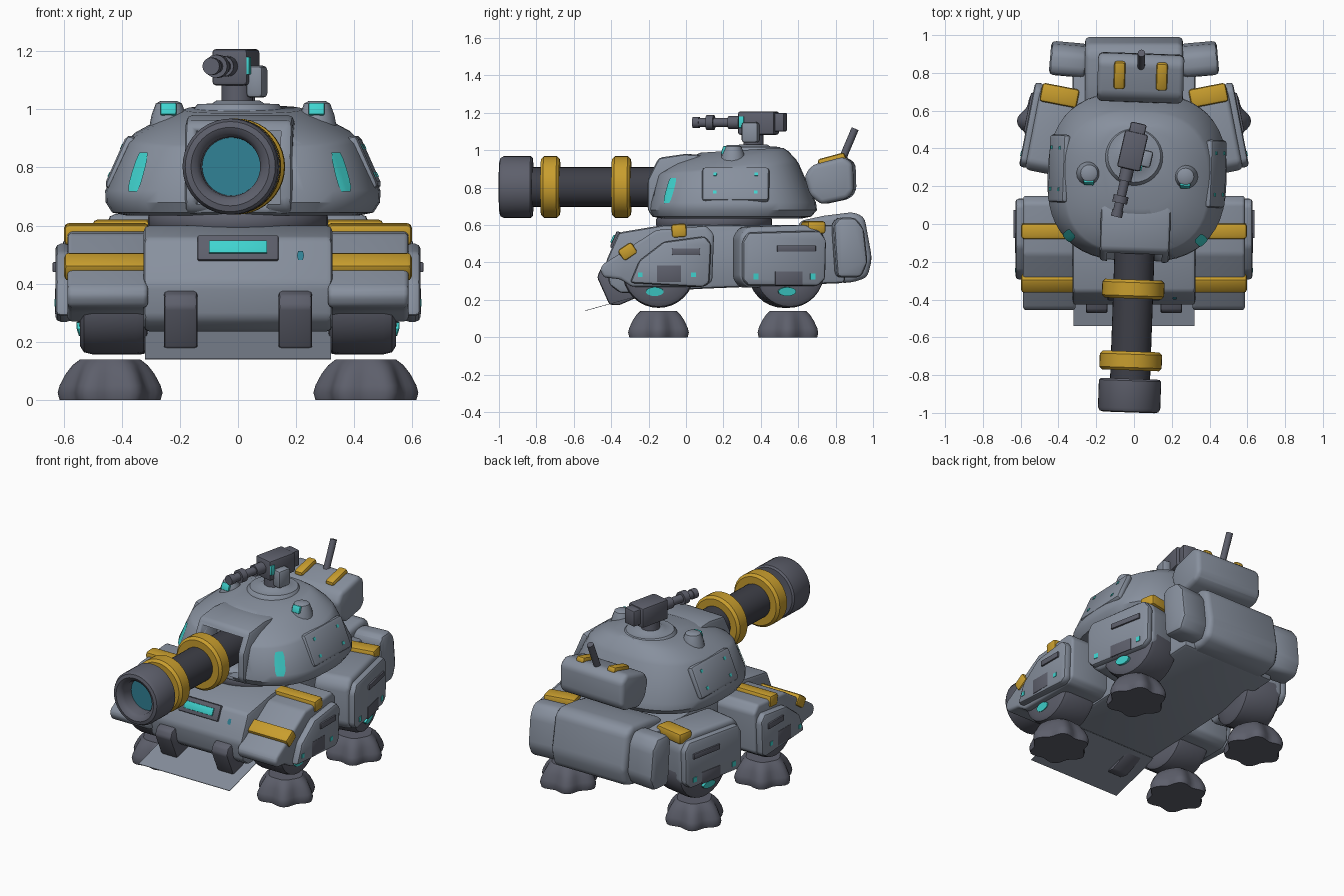
import bpy, bmesh, math
from mathutils import Matrix, Vector
from mathutils.bvhtree import BVHTree

if "Cube" in bpy.data.objects:
    bpy.data.objects.remove(bpy.data.objects["Cube"])

def material(name, c):
    m = bpy.data.materials.new(name)
    m.diffuse_color = (*c, 1)
    m.use_nodes = True
    m.node_tree.nodes["Principled BSDF"].inputs["Base Color"].default_value = m.diffuse_color
    return m

GREY = material("armour grey", (0.245, 0.28, 0.342))
DARK = material("dark metal", (0.11, 0.115, 0.148))
BLACK = material("barrel black", (0.048, 0.05, 0.064))
GOLD = material("gold band", (0.58, 0.34, 0.027))
CYAN = material("cyan light", (0.05, 0.65, 0.62))
BORE = material("bore teal", (0.03, 0.22, 0.30))
I = Matrix.Identity(4)
T = Matrix.Translation((0.008, 0, 0)) @ Matrix.Rotation(math.radians(-2), 4, 'Z')  # turret yaw

def about(p, angle, axis):
    return Matrix.Translation(p) @ Matrix.Rotation(math.radians(angle), 4, axis) @ Matrix.Translation(-Vector(p))

def finish(bm, name, mats, bevel=0, M=I, at=I, mirror=False, seg=2):
    """Bevel, place, shade and optionally mirror a mesh across x = 0."""
    bmesh.ops.recalc_face_normals(bm, faces=bm.faces)
    if bevel:
        es = [e for e in bm.edges if len(e.link_faces) == 2 and e.calc_face_angle() > 0.35]
        bmesh.ops.bevel(bm, geom=es, offset=bevel, segments=seg, profile=0.5, affect='EDGES', clamp_overlap=True)
    bm.transform(M)
    me = bpy.data.meshes.new(name)
    bm.to_mesh(me)
    bm.free()
    for m in (mats if isinstance(mats, list) else [mats]):
        me.materials.append(m)
    me.polygons.foreach_set("use_smooth", [True] * len(me.polygons))
    me.set_sharp_from_angle(angle=math.radians(35))
    ob = bpy.data.objects.new(name, me)
    bpy.context.collection.objects.link(ob)
    ob.matrix_world = at
    if mirror:
        ob.modifiers.new("mirror", 'MIRROR')
    return ob

def box(name, c, size, mat, bevel=0.01, rot=None, M=I, **k):
    bm = bmesh.new()
    bmesh.ops.create_cube(bm, size=1, matrix=Matrix.Diagonal((*size, 1)))
    R = Matrix.Rotation(math.radians(rot[0]), 4, rot[1]) if rot else I
    return finish(bm, name, mat, bevel, M @ Matrix.Translation(c) @ R, **k)

def prism(name, yz, x0, x1, mat, bevel=0.02, **k):
    bm = bmesh.new()
    f = bm.faces.new([bm.verts.new((x0, y, z)) for y, z in yz])
    g = bmesh.ops.extrude_face_region(bm, geom=[f])
    bmesh.ops.translate(bm, verts=[v for v in g["geom"] if isinstance(v, bmesh.types.BMVert)], vec=(x1 - x0, 0, 0))
    return finish(bm, name, mat, bevel, **k)

def loft(name, rings, mat, cap=0, **k):
    bm = bmesh.new()
    rows = [[bm.verts.new(p) for p in r] for r in rings]
    n = len(rows[0])
    for a, b in zip(rows, rows[1:]):
        for i in range(n):
            bm.faces.new((a[i], a[(i + 1) % n], b[(i + 1) % n], b[i]))
    bm.faces.new(rows[0])
    bm.faces.new(rows[-1]).material_index = cap
    return finish(bm, name, mat, **k)

def lathe(name, rh, mat, seg=32, lobes=0, **k):
    """Rings of (radius, height, lobe depth) spun around z."""
    rings = []
    for p in rh:
        d = p[2] if len(p) > 2 else 0
        ang = [2 * math.pi * i / seg for i in range(seg)]
        rings.append([(p[0] * (1 + d * math.cos(lobes * a)) * math.cos(a),
                       p[0] * (1 + d * math.cos(lobes * a)) * math.sin(a), p[1]) for a in ang])
    return loft(name, rings, mat, **k)

def rod(name, a, b, r, mat, seg=16, M=I, **k):
    a, b = Vector(a), Vector(b)
    R = (b - a).to_track_quat('Z', 'Y').to_matrix().to_4x4()
    return lathe(name, [(r, 0), (r, (b - a).length)], mat, seg, M=M @ Matrix.Translation(a) @ R, **k)

def decal(name, ob, c, u, v, mat, n=6, **k):
    """Thin painted patch wrapped onto another part's surface."""
    tree = BVHTree.FromPolygons([p.co for p in ob.data.vertices], [p.vertices for p in ob.data.polygons])
    bm = bmesh.new()
    g = []
    for i in range(n + 1):
        for j in range(n + 1):
            s, t = 2 * i / n - 1, 2 * j / n - 1
            loc, nor, _, _ = tree.find_nearest(Vector(c) + Vector(u) * s * (1 - 0.3 * t ** 4) + Vector(v) * t)
            g.append(bm.verts.new(loc + nor * 0.005))
    for i in range(n):
        for j in range(n):
            q = i * (n + 1) + j
            bm.faces.new((g[q], g[q + 1], g[q + n + 2], g[q + n + 1]))
    return finish(bm, name, mat, **k)

# Hull
hull = prism("hull", [(-.12, .6), (-.36, .56), (-.43, .4), (-.41, .28), (-.35, .235), (.1, .26), (.85, .29), (.85, .6)],
             -.325, .325, GREY, .02)
prism("rear_engine_box", [(.6, .62), (.74, .65), (.9, .67), (.955, .64), (.995, .42), (.97, .32), (.88, .29), (.6, .3)],
      -.26, .26, GREY, .035, seg=3)
prism("rear_side_pod", [(.78, .6), (.81, .64), (.9, .64), (.945, .58), (.965, .4), (.93, .32), (.8, .32)],
      .25, .445, GREY, .025, M=about((.35, .87, 0), 5, 'Z'), mirror=True)
box("visor_frame", (0, -.375, .52), (.28, .03, .095), DARK, .008, (-24, 'X'))
box("visor_light", (0, -.378, .52), (.2, .04, .045), CYAN, .002, (-24, 'X'))
decal("hull_sensor", hull, (.215, -.4, .5), (.012, 0, 0), (0, 0, .018), BORE, 2)
prism("front_hook", [(-.4, .385), (-.46, .36), (-.475, .32), (-.41, .175), (-.36, .17), (-.2, .24), (-.3, .3)],
      .14, .255, DARK, .012, mirror=True)
prism("chin_plate", [(-.54, .14), (-.2, .235), (-.2, .238), (-.54, .143)], -.32, .32, GREY, 0)

# Legs: front at y -0.15, rear at y 0.55 and yawed
YAW = about((.46, .5, 0), 11, 'Z')
for tag, yc, turn in (("front", -.147, I), ("rear", .545, YAW)):
    lathe(tag + "_foot", [(.158, 0, .1), (.164, .025, .1), (.158, .05, .1), (.14, .09, .09), (.122, .12, .06), (.1, .14, .03)],
          DARK, 48, 6, M=Matrix.Translation((.44, yc, 0)), mirror=True)
    lathe(tag + "_knee", [(.1, .31), (.17, .313), (.188, .325), (.193, .35), (.193, .5), (.186, .53), (.165, .543), (.1, .545)],
          DARK, 32, M=turn @ Matrix.Translation((-.01 if turn is YAW else 0, yc, .35)) @ Matrix.Rotation(math.pi / 2, 4, 'Y'),
          mirror=True)
    rod(tag + "_knee_light", (.53, yc - .02, .245), (.552, yc - .02, .243), .048, CYAN,
        M=turn @ Matrix.Translation((0, 0, .1225)) @ Matrix.Diagonal((1, 1, .5, 1)), mirror=True)

prism("front_leg_armour", [(-.46, .36), (-.445, .39), (-.33, .462), (-.16, .573), (.11, .595), (.15, .55), (.14, .3),
                           (.1, .27), (-.29, .27), (-.35, .31), (-.44, .32)], .31, .587, GREY, .025, mirror=True, seg=3)
prism("front_leg_side_plate", [(-.3, .29), (-.25, .41), (-.12, .51), (.1, .54), (.135, .5), (.125, .29), (.09, .268)],
      .57, .628, GREY, .018, mirror=True)
box("front_leg_vent", (.628, 0, .457), (.02, .15, .035), DARK, .004, mirror=True)
box("front_leg_notch", (.626, -.09, .34), (.008, .13, .09), DARK, .003, mirror=True)
for y in (-.245, .04):
    box("front_leg_dot", (.627, y, .335), (.008, .025, .025), CYAN, 0, mirror=True)
box("front_leg_upper_band", (.452, -.037, .57), (.292, .082, .074), GOLD, .016, (4, 'X'), mirror=True)
box("front_leg_lower_band", (.452, -.312, .458), (.292, .09, .07), GOLD, .016, (34, 'X'), mirror=True)

prism("rear_leg_armour", [(.27, .54), (.31, .59), (.62, .6), (.71, .58), (.74, .52), (.735, .31), (.69, .265), (.31, .265),
                          (.27, .31)], .31, .535, GREY, .025, M=YAW, mirror=True, seg=3)
prism("rear_leg_side_plate", [(.28, .51), (.31, .56), (.7, .57), (.735, .52), (.73, .31), (.69, .275), (.31, .275), (.28, .31)],
      .52, .57, GREY, .018, M=YAW, mirror=True)
box("rear_leg_vent", (.57, .57, .475), (.02, .21, .033), DARK, .004, M=YAW, mirror=True)
box("rear_leg_notch", (.568, .53, .315), (.01, .15, .075), DARK, .003, M=YAW, mirror=True)
for y in (.35, .66):
    box("rear_leg_dot", (.57, y, .325), (.008, .028, .03), CYAN, 0, M=YAW, mirror=True)
box("rear_leg_band", (.43, .69, .587), (.2, .1, .068), GOLD, .016, M=YAW, mirror=True)

# Turret ring and body
lathe("turret_ring", [(.3, .58), (.31, .6), (.31, .63), (.29, .66)], DARK, 40, M=Matrix.Translation((0, .15, 0)))

def outline(hw, yf, yb, z, tilt, n=2.6, seg=48):
    pts = []
    for i in range(seg):
        a = 2 * math.pi * i / seg
        c, s = math.cos(a), math.sin(a)
        y = (yf + yb) / 2 + (yb - yf) / 2 * math.copysign(abs(s) ** (2 / n), s)
        pts.append((hw * math.copysign(abs(c) ** (2 / n), c), y, z + tilt * (y - .3)))
    return pts

turret = loft("turret", [outline(*r) for r in (
    (.40, -.13, .62, .635, 0), (.45, -.18, .67, .645, 0), (.472, -.2, .7, .68, 0), (.474, -.195, .695, .72, 0),
    (.395, -.16, .605, .9, .08), (.375, -.15, .59, .92, .1), (.29, -.08, .55, .965, .11), (.2, .08, .52, 1.0, .06))], GREY, at=T)
mantlet = prism("mantlet", [(-.2, .68), (-.2, .84), (-.14, .96), (0, .98), (.15, .97), (.15, .64), (-.17, .64)],
                -.185, .185, GREY, .02, at=T)
cutter = box("mantlet_cutter", (0, -.16, .8), (.29, .28, .25), DARK, 0, at=T)
cutter.hide_render = True
cutter.display_type = 'WIRE'
for ob in (turret, mantlet):
    mod = ob.modifiers.new("opening", 'BOOLEAN')
    mod.object, mod.operation, mod.solver = cutter, 'DIFFERENCE', 'EXACT'

decal("cheek_light", turret, (.355, -.08, .785), (.022, .022, 0), (-.02, .02, .068), CYAN, at=T, mirror=True)
box("turret_side_panel", (.414, .28, .815), (.045, .36, .2), GREY, .02, (-24, 'Y'), at=T, mirror=True)
for y in (.17, .39):
    for z in (.775, .87):
        box("side_panel_dot", (.437 - (z - .815) * .45, y, z), (.01, .018, .018), CYAN, 0, (-24, 'Y'), at=T, mirror=True)

# Roof sensors
lathe("roof_sensor", [(.075, .9), (.06, .98), (.045, 1.02), (.03, 1.028)], GREY, 16, M=Matrix.Translation((.255, .26, 0)), at=T, mirror=True)
box("roof_sensor_light", (.255, .212, 1.0), (.055, .02, .045), CYAN, .006, (-20, 'X'), at=T, mirror=True)

# Main gun, spun along -y
AX = Matrix.Translation((0, 0, .803)) @ Matrix.Rotation(math.pi / 2, 4, 'X')
lathe("gun_barrel", [(.106, -.1), (.106, .85)], BLACK, 32, M=AX, at=T)
lathe("gun_muzzle", [(.13, .82), (.155, .82), (.165, .83), (.165, .975), (.155, .993), (.135, .998), (.115, .988), (.102, .965),
                     (.1, .9)], [DARK, BORE], 40, cap=1, M=AX, at=T)
for h in (.295, .675):
    lathe("gun_band", [(.11, h), (.15, h), (.165, h + .015), (.165, h + .085), (.15, h + .1), (.11, h + .1)], GOLD, 40, M=AX, at=T)

# Stowage box on the turret's back
prism("turret_rear_box", [(.64, .86), (.68, .92), (.85, .965), (.9, .93), (.905, .78), (.87, .74), (.73, .71), (.67, .76)],
      -.228, .228, GREY, .045, at=T, seg=3)
box("rear_box_band", (.112, .785, .948), (.06, .15, .045), GOLD, .015, (15, 'X'), at=T, mirror=True)
rod("antenna", (0, .835, .95), (0, .905, 1.115), .02, DARK, at=T)

# Cupola and small roof gun
lathe("cupola", [(.165, .97), (.155, 1.0), (.14, 1.018), (.09, 1.02), (.075, 1.03)], GREY, 32, M=Matrix.Translation((-.02, .36, 0)), at=T)
G = about((-.02, .38, 0), -11, 'Z')
rod("roof_gun_post", (-.02, .36, 1.0), (-.02, .36, 1.1), .055, DARK, M=G, at=T)
box("roof_gun_body", (-.03, .385, 1.145), (.125, .2, .125), DARK, .012, M=G, at=T)
box("roof_gun_rear", (-.03, .49, 1.15), (.085, .09, .1), DARK, .01, M=G, at=T)
rod("roof_gun_barrel", (-.035, .3, 1.148), (-.035, .05, 1.148), .025, DARK, M=G, at=T)
rod("roof_gun_collar", (-.035, .3, 1.148), (-.035, .22, 1.148), .035, DARK, M=G, at=T)
rod("roof_gun_muzzle", (-.035, .14, 1.148), (-.035, .1, 1.148), .04, DARK, M=G, at=T)
rod("roof_gun_tip", (-.035, .06, 1.148), (-.035, .025, 1.148), .03, DARK, M=G, at=T)
box("roof_gun_ammo", (.05, .36, 1.095), (.06, .09, .11), GREY, .015, M=G, at=T)
box("roof_gun_light", (.033, .305, 1.15), (.012, .03, .06), CYAN, .002, M=G, at=T)
